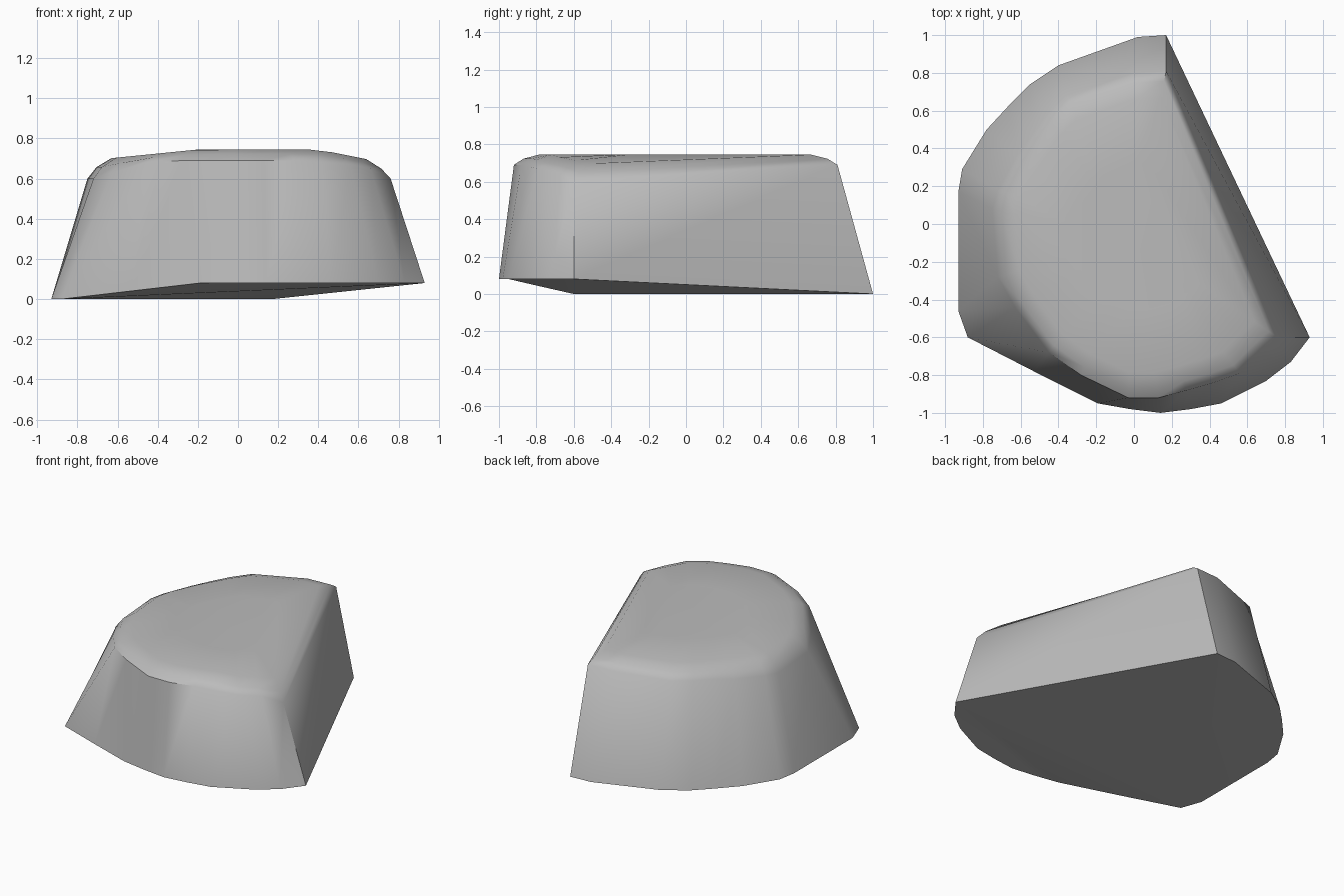
import bpy
import bmesh
import math
from mathutils import Vector

# Remove the default cube
default = bpy.data.objects.get("Cube")
if default:
    bpy.data.objects.remove(default, do_unlink=True)


def make_material(name, value):
    mat = bpy.data.materials.new(name)
    mat.use_nodes = True
    color = (value, value, value, 1)
    mat.diffuse_color = color
    mat.node_tree.nodes["Principled BSDF"].inputs["Base Color"].default_value = color
    return mat


# Outline, counter-clockwise from the back corner:
# (base x, base y, shoulder x, shoulder y, shoulder z)
outline = [
    (.17, 1, .17, .81, .69), (.02, .99, 0, .8, .69),
    (-.4, .84, -.36, .68, .67), (-.55, .74, -.46, .58, .66),
    (-.66, .63, -.54, .47, .65), (-.78, .5, -.62, .36, .63),
    (-.91, .29, -.72, .18, .61), (-.93, .17, -.75, .08, .6),
    (-.93, -.46, -.72, -.28, .6), (-.88, -.6, -.63, -.44, .63),
    (-.53, -.78, -.45, -.68, .68), (-.19, -.95, -.28, -.8, .69),
    (-.02, -.98, -.03, -.92, .69), (.14, -1, .13, -.92, .69),
    (.3, -.98, .28, -.88, .69), (.46, -.95, .42, -.84, .68),
    (.7, -.83, .56, -.79, .67), (.83, -.73, .66, -.69, .65),
    (.93, -.6, .76, -.6, .6),
]
center = Vector((0, -.08))


def base_height(x, y):
    # The underside lifts towards the front
    if y < -.59:
        return .08 * min(1, max(0, (x + .88) / .69))
    return 0


def top_height(x):
    # The top falls away gently on both sides
    return .745 - .1 * max(0, -.2 - x) - .2 * max(0, x - .4)


def inset(points, scale, rise):
    # Shrink the shoulder towards the centre and raise it towards the top
    ring = []
    for p in points:
        flat = center.lerp(p.xy, scale)
        z = p.z + (top_height(flat.x) - p.z) * rise
        ring.append(Vector((flat.x, flat.y, z)))
    return ring


# Rings from the base to the top
base = [Vector((bx, by, base_height(bx, by))) for bx, by, *_ in outline]
shoulder = [Vector(row[2:]) for row in outline]
rings = [base, shoulder, inset(shoulder, .94, .6),
         inset(shoulder, .84, 1), inset(shoulder, .45, 1)]

bm = bmesh.new()
loops = [[bm.verts.new(p) for p in ring] for ring in rings]
count = len(outline)

# Walls, rounded shoulder and top
for low, high in zip(loops, loops[1:]):
    for i in range(count):
        j = (i + 1) % count
        bm.faces.new((low[i], low[j], high[j], high[i]))
bm.faces.new(loops[-1])

# Folded underside: back, side fold and raised front
ground = loops[0]
bm.faces.new(ground[:10])
bm.faces.new((ground[0], ground[9], ground[-1]))
bm.faces.new((ground[9], ground[10], ground[11], ground[-1]))
bm.faces.new(ground[11:])
bmesh.ops.recalc_face_normals(bm, faces=bm.faces)

mesh = bpy.data.meshes.new("rock")
bm.to_mesh(mesh)
bm.free()
rock = bpy.data.objects.new("rock", mesh)
bpy.context.collection.objects.link(rock)
mesh.materials.append(make_material("stone grey", .5))

# Smooth shading with sharp base and corner edges
bpy.ops.object.select_all(action="DESELECT")
rock.select_set(True)
bpy.context.view_layer.objects.active = rock
bpy.ops.object.shade_smooth_by_angle(angle=math.radians(48))
